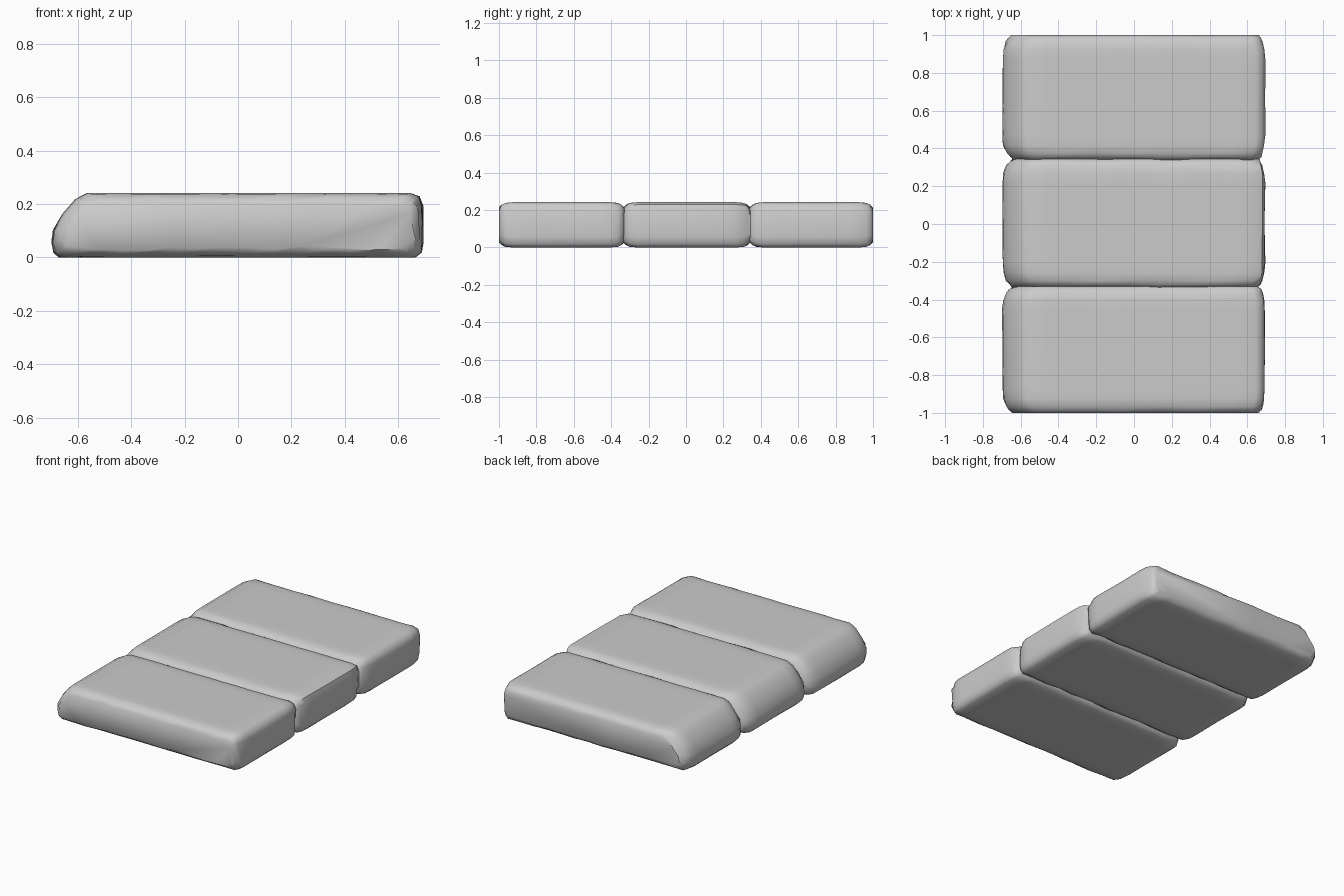
import bpy, bmesh, math, random

if "Cube" in bpy.data.objects:
    bpy.data.objects.remove(bpy.data.objects["Cube"])

random.seed(7)
H = 0.245           # slab height
MID = H / 2

# Cross-section (x, z): sloped worn edge at the left, blunt edge at the right
CORNERS = [(-0.672, 0.003), (-0.694, 0.022), (-0.70, 0.06), (-0.695, 0.105), (-0.66, 0.165),
           (-0.61, 0.222), (-0.565, H), (0.645, H), (0.682, 0.232), (0.696, 0.195),
           (0.696, 0.06), (0.69, 0.022), (0.665, 0.003)]
# Rings near each end: distance from end, side inset, top/bottom inset
RINGS = [(0.0, 0.062, 0.036), (0.014, 0.042, 0.017), (0.034, 0.022, 0.005),
         (0.075, 0.005, 0.0), (0.13, 0.0, 0.0)]


def section():
    """Densify the long top and bottom runs so the edges can be chipped."""
    pts = []
    for i, (x, z) in enumerate(CORNERS):
        x2, z2 = CORNERS[(i + 1) % len(CORNERS)]
        n = max(1, round(math.hypot(x2 - x, z2 - z) / 0.1))
        pts += [(x + (x2 - x) * k / n, z + (z2 - z) * k / n) for k in range(n)]
    return pts


def slab(name, y0, y1):
    pts = section()
    stations = [(y0 + d, a, b) for d, a, b in RINGS]
    stations.insert(len(RINGS), ((y0 + y1) / 2, 0, 0))
    stations += [(y1 - d, a, b) for d, a, b in reversed(RINGS)]
    bm = bmesh.new()
    loops = []
    for y, a, b in stations:
        ring = []
        for x, z in pts:
            chip = random.uniform(0.75, 1.3)
            side = a * chip * (1.0 if x < 0 else 0.65)
            nx = x * (1 - side / 0.7)
            nz = MID + (z - MID) * (1 - b * chip / MID)
            # small wear on the right and left faces
            if abs(x) > 0.67 and y0 + 0.02 < y < y1 - 0.02:
                nx -= math.copysign(random.uniform(0, 0.006), x)
            ring.append(bm.verts.new((nx, y, nz)))
        loops.append(ring)
    n = len(pts)
    for r, s in zip(loops, loops[1:]):
        for i in range(n):
            j = (i + 1) % n
            bm.faces.new((r[i], r[j], s[j], s[i]))
    bm.faces.new(loops[0])
    bm.faces.new(loops[-1])
    bmesh.ops.recalc_face_normals(bm, faces=bm.faces)
    low = min(v.co.z for v in bm.verts)
    bmesh.ops.translate(bm, verts=bm.verts, vec=(0, 0, -low))
    me = bpy.data.meshes.new(name)
    bm.to_mesh(me)
    bm.free()
    ob = bpy.data.objects.new(name, me)
    bpy.context.collection.objects.link(ob)
    bpy.ops.object.select_all(action='DESELECT')
    ob.select_set(True)
    bpy.context.view_layer.objects.active = ob
    bpy.ops.object.shade_smooth_by_angle(angle=math.radians(50))


# Three stones laid side by side, touching at the joints
slab("front_stone", -1.0, -0.33)
slab("middle_stone", -0.335, 0.345)
slab("back_stone", 0.34, 1.0)
